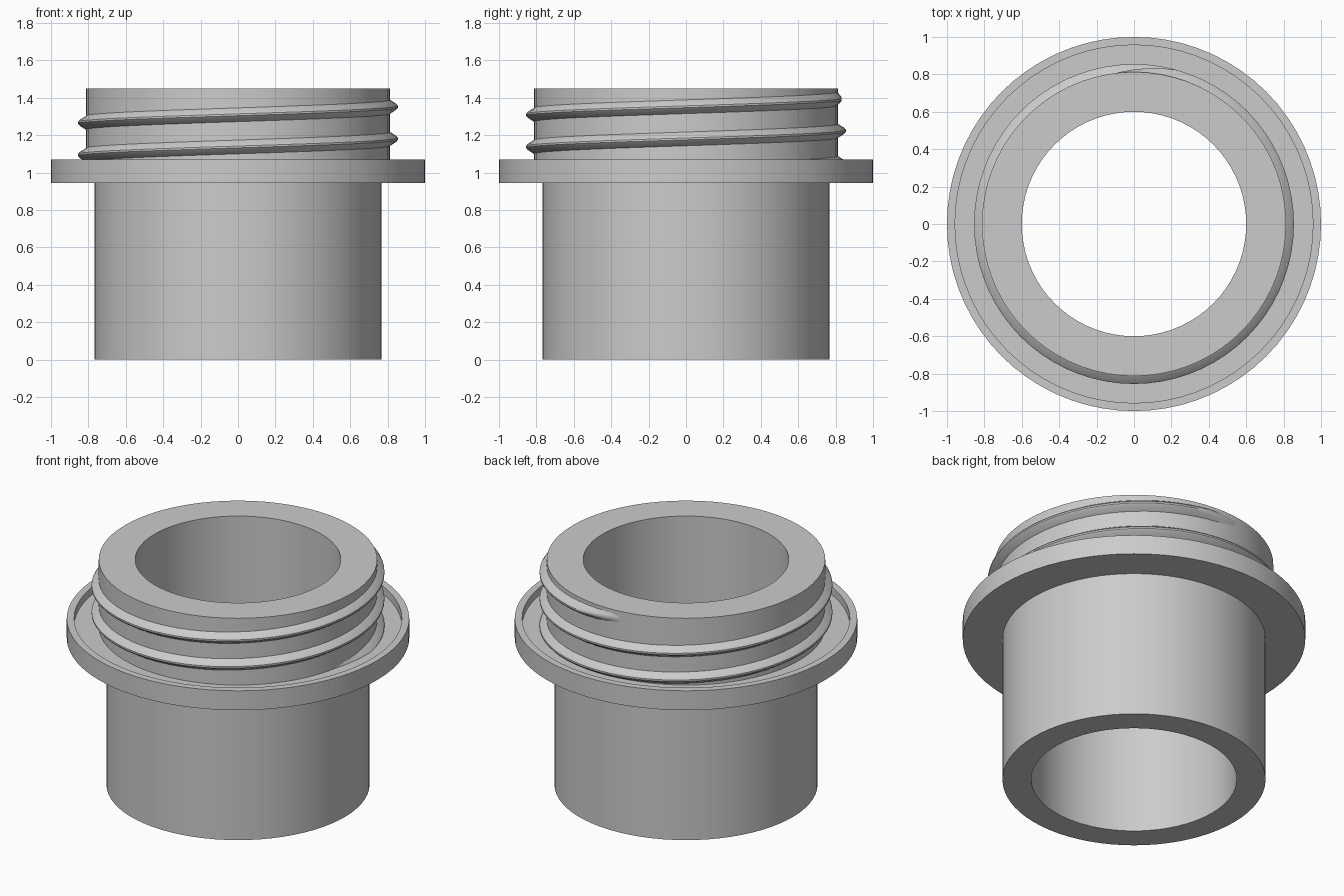
import bpy
import bmesh
from math import cos, sin, radians

if "Cube" in bpy.data.objects:
    bpy.data.objects.remove(bpy.data.objects["Cube"])

# Single grey plastic colour
grey = bpy.data.materials.new("light_grey")
grey.use_nodes = True
colour = (0.6, 0.6, 0.6, 1)
grey.diffuse_color = colour
grey.node_tree.nodes["Principled BSDF"].inputs["Base Color"].default_value = colour


def sweep(name, sections, closed):
    """Join (angle, [(radius, z), ...]) sections around the z axis into a solid."""
    bm = bmesh.new()
    rings = [[bm.verts.new((r * cos(a), r * sin(a), z)) for r, z in profile]
             for a, profile in sections]
    following = rings[1:] + (rings[:1] if closed else [])
    for ring, nxt in zip(rings, following):
        for i in range(len(ring)):
            j = (i + 1) % len(ring)
            bm.faces.new((ring[i], nxt[i], nxt[j], ring[j]))
    if not closed:
        bm.faces.new(rings[0])
        bm.faces.new(rings[-1])
    bmesh.ops.recalc_face_normals(bm, faces=bm.faces)
    mesh = bpy.data.meshes.new(name)
    bm.to_mesh(mesh)
    bm.free()
    mesh.materials.append(grey)
    obj = bpy.data.objects.new(name, mesh)
    bpy.context.collection.objects.link(obj)
    bpy.ops.object.select_all(action="DESELECT")
    obj.select_set(True)
    bpy.context.view_layer.objects.active = obj
    bpy.ops.object.shade_smooth_by_angle(angle=radians(30))
    return obj


# Hollow body, recessed flange and neck as one turned profile
BORE, BODY, NECK, FLANGE, LIP = 0.6, 0.768, 0.813, 1.0, 0.957
profile = [(BORE, 0), (BODY, 0), (BODY, 0.945), (FLANGE, 0.945), (FLANGE, 1.07),
           (LIP, 1.07), (LIP, 1.02), (NECK, 1.02), (NECK, 1.45), (BORE, 1.45)]
STEPS = 72
sweep("bottle_neck_fitting",
      [(radians(360 * i / STEPS), profile) for i in range(STEPS)], True)

# Helical screw thread that fades into the neck at both ends
START, END, FADE, PITCH = -15, 820, 25, 0.172
sections = []
for deg in range(START, END + 1, 5):
    fade = min(1, (deg - START) / FADE, (END - deg) / FADE)
    z = 1.008 + PITCH * deg / 360
    tip = NECK - 0.006 + 0.048 * fade
    shoulder = tip - 0.008 * fade
    root = NECK - 0.008
    sections.append((radians(deg), [
        (root - 0.02, z - 0.042), (root, z - 0.042), (shoulder, z - 0.015),
        (tip, z - 0.005), (tip, z + 0.005), (shoulder, z + 0.015),
        (root, z + 0.042), (root - 0.02, z + 0.042)]))
sweep("screw_thread", sections, False)
